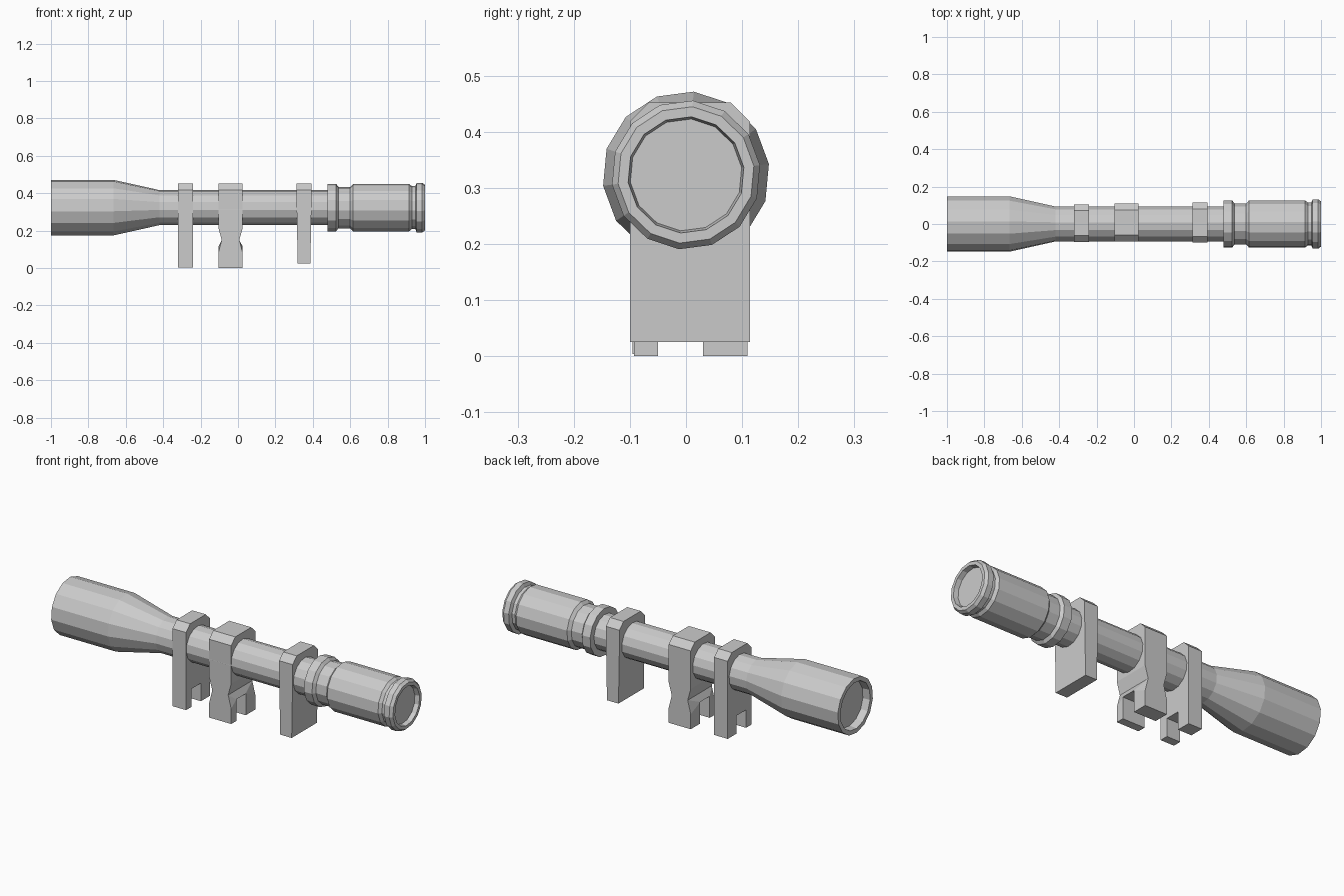
import bpy, bmesh
from math import sin, cos, pi, radians

if "Cube" in bpy.data.objects:
    bpy.data.objects.remove(bpy.data.objects["Cube"])

SIDES, TILT, AXIS_Z = 14, radians(7.5), 0.323


def finish(name, bm):
    bmesh.ops.recalc_face_normals(bm, faces=bm.faces)
    me = bpy.data.meshes.new(name)
    bm.to_mesh(me)
    bm.free()
    bpy.context.collection.objects.link(bpy.data.objects.new(name, me))


def lathe(name, profile):
    """Revolve (x, radius) points about the scope axis and cap both ends."""
    bm = bmesh.new()
    rings = []
    for x, r in profile:
        angles = [TILT + 2 * pi * k / SIDES for k in range(SIDES)]
        rings.append([bm.verts.new((x, r * cos(a), AXIS_Z + r * sin(a))) for a in angles])
    for a, b in zip(rings, rings[1:]):
        for i in range(SIDES):
            j = (i + 1) % SIDES
            bm.faces.new((a[i], a[j], b[j], b[i]))
    bm.faces.new(rings[0])
    bm.faces.new(rings[-1])
    finish(name, bm)


def mount(name, x0, x1, y0, y1, z0, slot_top=None, insets=()):
    """Clamp block with bevelled top corners, optional rail slot and waist."""
    top, c = 0.452, 0.034
    pts = [(y1, z0), (y1, top - c), (y1 - c, top), (y0 + c, top), (y0, top - c), (y0, z0)]
    if slot_top:
        pts += [(-0.05, z0), (-0.05, slot_top), (0.03, slot_top), (0.03, z0)]
    bm = bmesh.new()
    face = bm.faces.new([bm.verts.new((x0, y, z)) for y, z in pts])
    new = bmesh.ops.extrude_face_region(bm, geom=[face])["geom"]
    bmesh.ops.translate(bm, vec=(x1 - x0, 0, 0),
                        verts=[v for v in new if isinstance(v, bmesh.types.BMVert)])
    for z, _ in insets:
        bmesh.ops.bisect_plane(bm, geom=bm.verts[:] + bm.edges[:] + bm.faces[:],
                               plane_co=(0, 0, z), plane_no=(0, 0, 1))
    mid = (x0 + x1) / 2
    for z, inset in insets:
        for v in bm.verts:
            if abs(v.co.z - z) < 1e-4:
                v.co.x += inset if v.co.x < mid else -inset
    bmesh.ops.triangulate(bm, faces=[f for f in bm.faces if len(f.verts) > 4])
    finish(name, bm)


# objective bell with recessed lens, running into the main tube
lathe("bell_and_tube", [(-0.96, 0.122), (-1, 0.126), (-1, 0.149), (-0.665, 0.149),
                        (-0.42, 0.094), (0.49, 0.094)])

# adjustment ring, groove, eyepiece barrel and end ring with recessed lens
lathe("eyepiece", [(0.478, 0.09), (0.478, 0.127), (0.525, 0.127), (0.537, 0.111),
                   (0.6, 0.111), (0.615, 0.127), (0.915, 0.127), (0.93, 0.115),
                   (0.948, 0.115), (0.955, 0.133), (0.985, 0.133), (1, 0.122),
                   (1, 0.104), (0.975, 0.1)])

# three mounts
mount("front_mount", -0.32, -0.24, -0.095, 0.105, 0.004, slot_top=0.1)
mount("middle_mount", -0.105, 0.025, -0.093, 0.11, 0.0, slot_top=0.115,
      insets=((0.215, 0), (0.15, 0.018), (0.08, 0)))
mount("rear_mount", 0.313, 0.393, -0.1, 0.114, 0.025, insets=((0.36, 0), (0.025, 0.006)))
